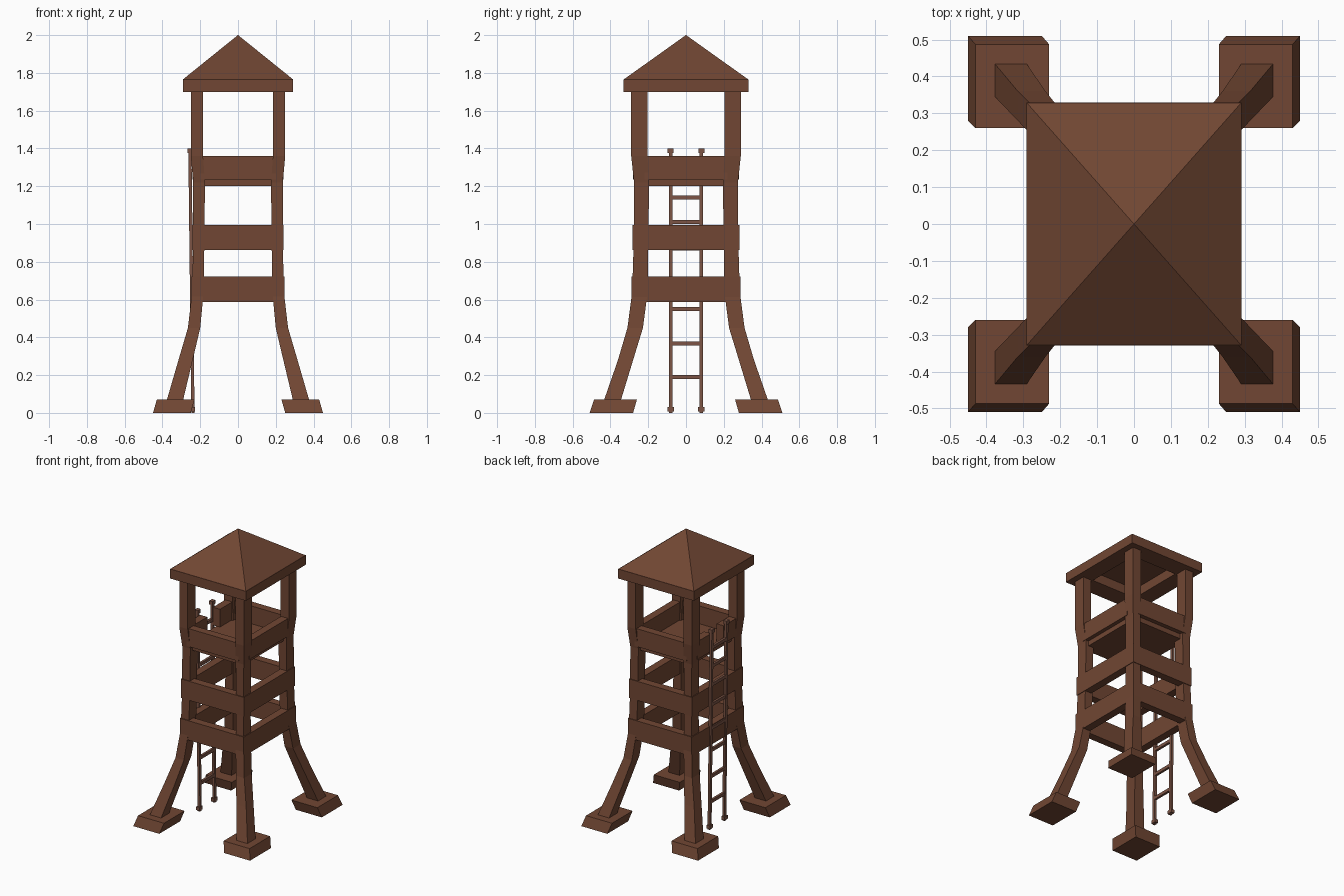
import bpy, bmesh

if "Cube" in bpy.data.objects:
    bpy.data.objects.remove(bpy.data.objects["Cube"])


def material(name, col):
    m = bpy.data.materials.new(name)
    m.diffuse_color = (*col, 1)
    m.use_nodes = True
    m.node_tree.nodes["Principled BSDF"].inputs["Base Color"].default_value = m.diffuse_color
    return m


WOOD = material("brown wood", (0.165, 0.062, 0.033))
LADDER = material("ladder wood", (0.20, 0.088, 0.058))


def loft(name, rects, mat=WOOD, mirror=()):
    """Stack rectangles (x0, x1, y0, y1, z) into one closed solid; mirror copies of it."""
    bm = bmesh.new()
    for sx, sy in mirror or [(1, 1)]:
        rings = [[bm.verts.new((sx * x, sy * y, z)) for x, y in
                  ((x0, y0), (x1, y0), (x1, y1), (x0, y1))] for x0, x1, y0, y1, z in rects]
        bm.faces.new(rings[0])
        bm.faces.new(rings[-1])
        for a, b in zip(rings, rings[1:]):
            for i in range(4):
                j = (i + 1) % 4
                bm.faces.new((a[i], a[j], b[j], b[i]))
    bmesh.ops.recalc_face_normals(bm, faces=bm.faces)
    me = bpy.data.meshes.new(name)
    bm.to_mesh(me)
    bm.free()
    me.materials.append(mat)
    ob = bpy.data.objects.new(name, me)
    bpy.context.collection.objects.link(ob)
    return ob


def box(name, x0, x1, y0, y1, z0, z1, mat=WOOD, mirror=()):
    return loft(name, [(x0, x1, y0, y1, z0), (x0, x1, y0, y1, z1)], mat, mirror)


CORNERS = [(1, 1), (-1, 1), (-1, -1), (1, -1)]
SIDES_X = [(1, 1), (-1, 1)]
SIDES_Y = [(1, 1), (1, -1)]

# Splayed legs that become the posts of the lookout
loft("legs", [(0.295, 0.382, 0.35, 0.44, 0.05),
              (0.24, 0.315, 0.28, 0.36, 0.28),
              (0.20, 0.265, 0.228, 0.31, 0.45),
              (0.182, 0.243, 0.203, 0.285, 0.64),
              (0.178, 0.237, 0.20, 0.277, 0.90),
              (0.175, 0.237, 0.195, 0.275, 1.22),
              (0.185, 0.25, 0.205, 0.29, 1.36),
              (0.185, 0.25, 0.205, 0.29, 1.72)], mirror=CORNERS)

# Slanted foot blocks
loft("feet", [(0.25, 0.45, 0.28, 0.51, 0), (0.23, 0.43, 0.26, 0.487, 0.07)], mirror=CORNERS)


# Lower two belts of planks around the legs
def belt(name, z0, z1, xo, yo):
    t = 0.055
    box(name + "_front_back", -xo, xo, yo - t, yo, z0, z1, mirror=SIDES_Y)
    box(name + "_sides", xo - t, xo, -yo + t, yo - t, z0, z1, mirror=SIDES_X)


belt("lower_belt", 0.587, 0.722, 0.246, 0.288)
belt("middle_belt", 0.862, 0.995, 0.242, 0.282)

# Lookout railing, with a gap on the ladder side
box("railing_front_back", -0.20, 0.20, 0.225, 0.28, 1.235, 1.36, mirror=SIDES_Y)
box("railing_right", 0.188, 0.242, -0.22, 0.22, 1.235, 1.36)
box("railing_left", -0.242, -0.188, 0.07, 0.22, 1.235, 1.36, mirror=SIDES_Y)

# Lookout floor
box("floor", -0.215, 0.215, -0.25, 0.25, 1.20, 1.236)

# Roof: eaves frame and pyramid
box("eaves_front_back", -0.292, 0.292, 0.20, 0.33, 1.70, 1.766, mirror=SIDES_Y)
box("eaves_sides", 0.175, 0.292, -0.20, 0.20, 1.70, 1.766, mirror=SIDES_X)
loft("roof", [(-0.292, 0.292, -0.33, 0.33, 1.765), (-0.0005, 0.0005, -0.0005, 0.0005, 2.0)])

# Ladder on the left side, leaning in slightly towards the base
loft("ladder_rails", [(-0.247, -0.230, 0.071, 0.091, 0.0),
                      (-0.263, -0.246, 0.071, 0.091, 1.39)], LADDER, SIDES_Y)
box("ladder_feet", -0.253, -0.228, 0.063, 0.099, 0.008, 0.032, LADDER, SIDES_Y)
box("ladder_caps", -0.268, -0.242, 0.065, 0.097, 1.375, 1.40, LADDER, SIDES_Y)
for i, z in enumerate((0.19, 0.367, 0.55, 0.705, 0.87, 1.01, 1.14, 1.27)):
    x = -0.2385 - 0.0115 * z
    box(f"ladder_rung_{i + 1}", x - 0.008, x + 0.008, -0.075, 0.075, z - 0.011, z + 0.011, LADDER)
